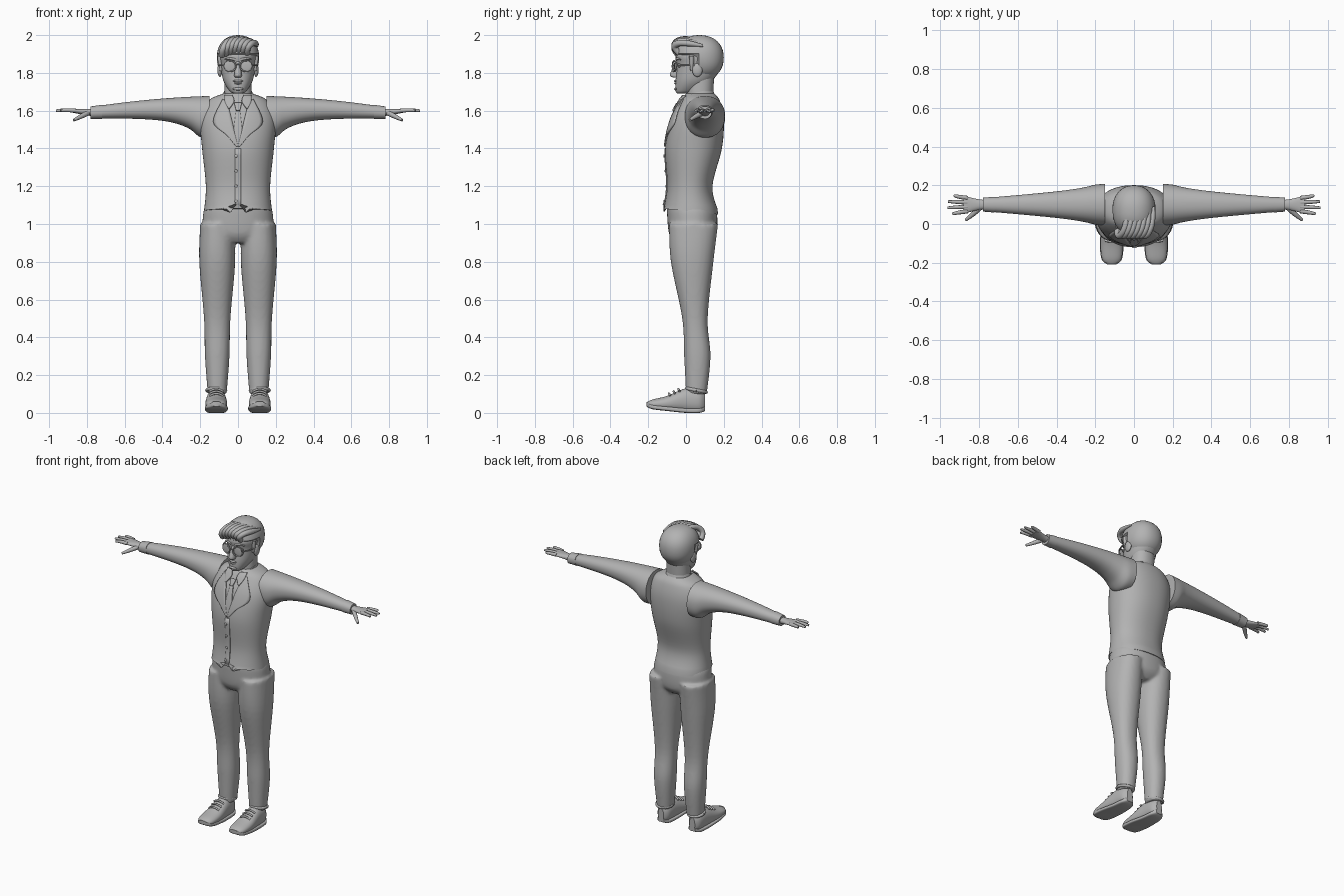
import bpy, bmesh, math
from mathutils import Vector
from mathutils.bvhtree import BVHTree

if "Cube" in bpy.data.objects:
    bpy.data.objects.remove(bpy.data.objects["Cube"])

grey = bpy.data.materials.new("plain grey")
grey.use_nodes = True
grey.diffuse_color = (.45, .45, .45, 1)
grey.node_tree.nodes["Principled BSDF"].inputs["Base Color"].default_value = grey.diffuse_color
mesh_parts = []


def place(name, data, mirror):
    part = bpy.data.objects.new(name, data)
    bpy.context.collection.objects.link(part)
    data.materials.append(grey)
    if mirror:
        part.modifiers.new("both sides", "MIRROR")
    return part


def finish(name, bm, mirror=False):
    bmesh.ops.recalc_face_normals(bm, faces=bm.faces)
    mesh = bpy.data.meshes.new(name)
    bm.to_mesh(mesh)
    part = place(name, mesh, mirror)
    mesh_parts.append(part)
    return part


def spline(before, start, end, after, t):
    """Catmull-Rom value between start and end."""
    bend = 2 * before - 5 * start + 4 * end - after
    twist = 3 * (start - end) + after - before
    return start + t / 2 * (end - before + t * (bend + t * twist))


def smooth_rows(rows, steps=6):
    padded = [rows[0], *rows, rows[-1]]
    result = []
    for group in zip(padded, padded[1:], padded[2:], padded[3:]):
        for step in range(steps):
            result.append([spline(*column, step / steps) for column in zip(*group)])
    return result + [rows[-1]]


def bridge(bm, rings, closed):
    for ring, following in zip(rings, rings[1:]):
        for k in range(len(ring) - (not closed)):
            n = (k + 1) % len(ring)
            bm.faces.new((ring[k], ring[n], following[n], following[k]))


def loft(bm, axis, rows, middle=0, power=2.2, sides=64):
    """Rows hold the place on the axis, half width, then low and high edge."""
    def rounded(value):
        return math.copysign(abs(value) ** (2 / power), value)
    rings = []
    for place_on_axis, half, low, high in smooth_rows(rows):
        ring = []
        for k in range(sides):
            angle = math.tau * k / sides
            point = [middle + half * rounded(math.cos(angle)),
                     (low + high) / 2 + (high - low) / 2 * rounded(math.sin(angle))]
            point.insert("xyz".index(axis), place_on_axis)
            ring.append(bm.verts.new(point))
        rings.append(ring)
    bridge(bm, rings, True)
    bm.faces.new(rings[0])
    bm.faces.new(rings[-1])
    return bm


def ellipse(middle, across, along, count=24):
    turns = [math.tau * k / count for k in range(count + 1)]
    return [Vector(middle) + Vector(across) * math.cos(a) + Vector(along) * math.sin(a) for a in turns]


def tubes(name, paths, radius, tip=1, mirror=False):
    """Round tubes along paths, narrowed at the last point by the tip factor."""
    curve = bpy.data.curves.new(name, "CURVE")
    curve.dimensions = "3D"
    curve.bevel_depth = radius
    curve.bevel_resolution = 3
    curve.use_fill_caps = True
    for path in paths:
        line = curve.splines.new("NURBS")
        line.points.add(len(path) - 1)
        for point, location in zip(line.points, path):
            point.co = (*location, 1)
        line.points[-1].radius = tip
        line.order_u = 3
        line.use_endpoint_u = True
        line.use_smooth = True
    return place(name, curve, mirror)


def ball(middle, size, roundness=1):
    bm = bmesh.new()
    bmesh.ops.create_uvsphere(bm, u_segments=32, v_segments=20, radius=1)
    for v in bm.verts:
        full = Vector([math.copysign(abs(c) ** roundness, c) for c in v.co])
        v.co = Vector(middle) + full * Vector(size)
    return bm


# Vest, with the hem lower at the back and notched at the front
body = loft(bmesh.new(), "z", [
    (1.07, .18, -.12, .17), (1.2, .17, -.1, .14), (1.4, .19, -.11, .19), (1.55, .2, -.08, .2),
    (1.65, .16, -.03, .18), (1.69, .08, 0, .15)])
for v in body.verts:
    if v.co.z < 1.08:
        side = abs(v.co.x)
        v.co.z -= (v.co.y + v.co.y ** 2) / 10
        if v.co.y < 0:
            v.co.z += max(0, .03 - side) - max(0, .02 - abs(side - .04))
chest = BVHTree.FromBMesh(body)
finish("vest", body)


def chest_point(x, z, lift):
    hit = chest.ray_cast(Vector((x, -1, z)), Vector((0, 1, 0)))[0]
    return Vector((x, (hit.y if hit else 0) - lift, z))


def strip(name, rows, lift, mirror=False, columns=7):
    """Cloth plate on the chest; rows hold the height and both edges."""
    bm = bmesh.new()
    grid = []
    for z, inner, outer in smooth_rows(rows):
        spots = [inner + (outer - inner) * k / (columns - 1) for k in range(columns)]
        grid.append([bm.verts.new(chest_point(x, z, lift)) for x in spots])
    bridge(bm, grid, False)
    cloth = finish(name, bm, mirror).modifiers.new("cloth", "SOLIDIFY")
    cloth.thickness = .008
    cloth.offset = 0


# Lapels, tie, collar and front fastening
strip("lapels", [(1.66, .06, .08), (1.54, .03, .13), (1.47, .015, .06), (1.41, 0, .01)], .004, True)
strip("tie_blade", [(1.6, -.01, .01), (1.46, -.025, .025), (1.41, -.01, .01)], .003)
strip("tie_knot", [(1.64, -.02, .02), (1.6, -.01, .01)], .012)
strip("collar_wings", [(1.68, .03, .07), (1.65, .02, .07), (1.61, .045, .05)], .01, True)
strip("button_band", [(1.4, -.015, .015), (1.1, -.015, .015)], .001)
for i in range(4):
    button_middle = chest_point(-.01, 1.36 - i * .08, .006)
    finish(f"button_{i + 1}", ball(button_middle, (.008, .004, .008)))
collar = loft(bmesh.new(), "z", [(1.64, .09, -.02, .16), (1.7, .075, -.01, .14)])
for v in collar.verts:
    v.co.z += (v.co.y - .07) / 4
finish("shirt_collar", collar)


def sleeve_row(x):
    """Sleeve section that swells towards the shoulder."""
    swell = min(1, math.exp(2 - x * 10))
    half = .1 - x * .085 + swell * .02
    return x, half, 1.56 - swell / 10, 1.68 - x * x / 10


# Sleeves, cuffs and hands
sleeve = [sleeve_row(.15 + k / 20) for k in range(13)]
finish("sleeves", loft(bmesh.new(), "x", sleeve, middle=.1), True)
cuff = [(x, half + .002, low - .003, high + .003) for x, half, low, high in map(sleeve_row, (.72, .78))]
finish("cuffs", loft(bmesh.new(), "x", cuff, middle=.1), True)
palm = [(.75, .025, 1.57, 1.61), (.8, .027, 1.575, 1.61), (.88, .046, 1.59, 1.61)]
finish("palms", loft(bmesh.new(), "x", palm, middle=.1), True)
fingers = []
for i in range(4):
    spread = (i - 1.5) * .023
    tip_x = .965 - (i - 1.4) ** 2 * .014
    fingers.append([(.86, .1 + spread, 1.6), (.92, .1 + spread * 1.2, 1.605), (tip_x, .1 + spread * 1.4, 1.6)])
tubes("fingers", fingers, .011, tip=.6, mirror=True)
tubes("thumbs", [[(.79, .09, 1.59), (.83, .05, 1.57), (.87, .02, 1.55)]], .014, tip=.5, mirror=True)

# Trousers: hips and both legs fused into one surface
trouser_mesh = loft(bmesh.new(), "z", [
    (.9, .1, -.06, .12), (.95, .18, -.09, .16), (1.05, .185, -.1, .165), (1.1, .17, -.1, .15)])
leg = [(.1, .05, 0, .11), (.3, .065, -.01, .13), (.5, .07, -.02, .115),
       (.8, .095, -.08, .145), (1, .09, -.09, .17)]
for middle in (-.11, .11):
    loft(trouser_mesh, "z", leg, middle)
trousers = finish("trousers", trouser_mesh)
fuse = trousers.modifiers.new("fuse", "REMESH")
fuse.mode = "VOXEL"
fuse.voxel_size = .01
fuse.use_smooth_shade = True
trousers.modifiers.new("soften", "SMOOTH").iterations = 5
tubes("trouser_folds", [ellipse((.115, .055, .12), (.05, 0, 0), (0, .052, -.01))], .009, mirror=True)

# Shoes, soles cut from the same outline, and laces
shoe = [(-.21, .02, .035, .055), (-.18, .05, .02, .07), (-.1, .058, .01, .09),
        (0, .05, 0, .13), (.07, .042, 0, .12), (.1, .02, .01, .1)]
finish("shoes", loft(bmesh.new(), "y", shoe, middle=.115), True)
sole = [(y, half + .003, low, low + .025) for y, half, low, high in shoe]
finish("soles", loft(bmesh.new(), "y", sole, middle=.115, power=4), True)
laces = []
for i in range(3):
    y, z = i * .025 - .085, i * .012 + .09
    laces.append([(.08, y, z), (.115, y - .01, z + .025), (.15, y, z)])
tubes("laces", laces, .006, mirror=True)

# Neck and head
eye_height = 1.84
finish("neck", loft(bmesh.new(), "z", [(1.62, .075, 0, .14), (1.8, .07, .01, .15)]))
finish("head", loft(bmesh.new(), "z", [
    (1.69, .02, -.045, 0), (1.705, .045, -.055, .06), (1.76, .078, -.055, .14),
    (eye_height, .093, -.048, .19), (1.9, .098, -.052, .19), (1.97, .05, 0, .12)]))

# Facial features
finish("nose", loft(bmesh.new(), "z", [
    (1.775, .014, -.065, -.03), (1.79, .02, -.085, -.03), (1.86, .01, -.055, -.03)]))
for name, z, width in (("upper_lip", 1.757, .026), ("lower_lip", 1.745, .022), ("chin", 1.715, .03)):
    finish(name, ball((0, -.055, z), (width, .008, width / 4)))
finish("ears", ball((.096, .06, 1.815), (.013, .027, .036)), True)
finish("eyes", ball((.04, -.032, eye_height), (.02, .015, .012)), True)
brow_height = eye_height + .03
tubes("eyebrows", [[(.015, -.05, brow_height), (.045, -.05, brow_height + .01), (.07, -.03, brow_height)]],
      .007, tip=.5, mirror=True)

# Glasses
lens_middle = Vector((.042, -.062, eye_height - .004))
rim = ellipse(lens_middle, (.031, .01, 0), (0, 0, .029))
nose_bridge = [(-.012, -.07, eye_height), (0, -.07, eye_height + .01), (.012, -.07, eye_height)]
temple = [(.073, -.05, eye_height), (.097, -.03, eye_height), (.1, .06, eye_height)]
tubes("glasses_frame", [rim, nose_bridge, temple], .004, mirror=True)
finish("lenses", ball(lens_middle, (.03, .003, .028)), True)

# Hair: a cap drawn in over the face, sideburns and a swept front
hair_middle = Vector((0, .07, 1.88))
hair = ball(hair_middle, (.112, .13, .12), roundness=.9)
for v in hair.verts:
    if v.co.z < 1.89 and v.co.y < .05:
        v.co = hair_middle.lerp(v.co, .75)
finish("hair", hair)
tubes("sideburns", [[(.097, .03, 1.89), (.095, .03, 1.85), (.09, .03, 1.81)]], .013, tip=.5, mirror=True)
locks = []
for i in range(7):
    root = i * .022 - .085
    sweep = [(0, -.035, 1.91), (0, -.07, 1.94), (.03, -.045, 1.975), (.05, .02, 1.98), (.055, .09, 1.97)]
    locks.append([(root + shift, y, z - 2.5 * (root + shift) ** 2) for shift, y, z in sweep])
tubes("front_hair_locks", locks, .017, tip=.4)

# Smooth shading with sharp edges kept
bpy.ops.object.select_all(action="DESELECT")
for part in mesh_parts:
    part.select_set(True)
bpy.context.view_layer.objects.active = mesh_parts[0]
bpy.ops.object.shade_smooth_by_angle(angle=math.radians(40))
